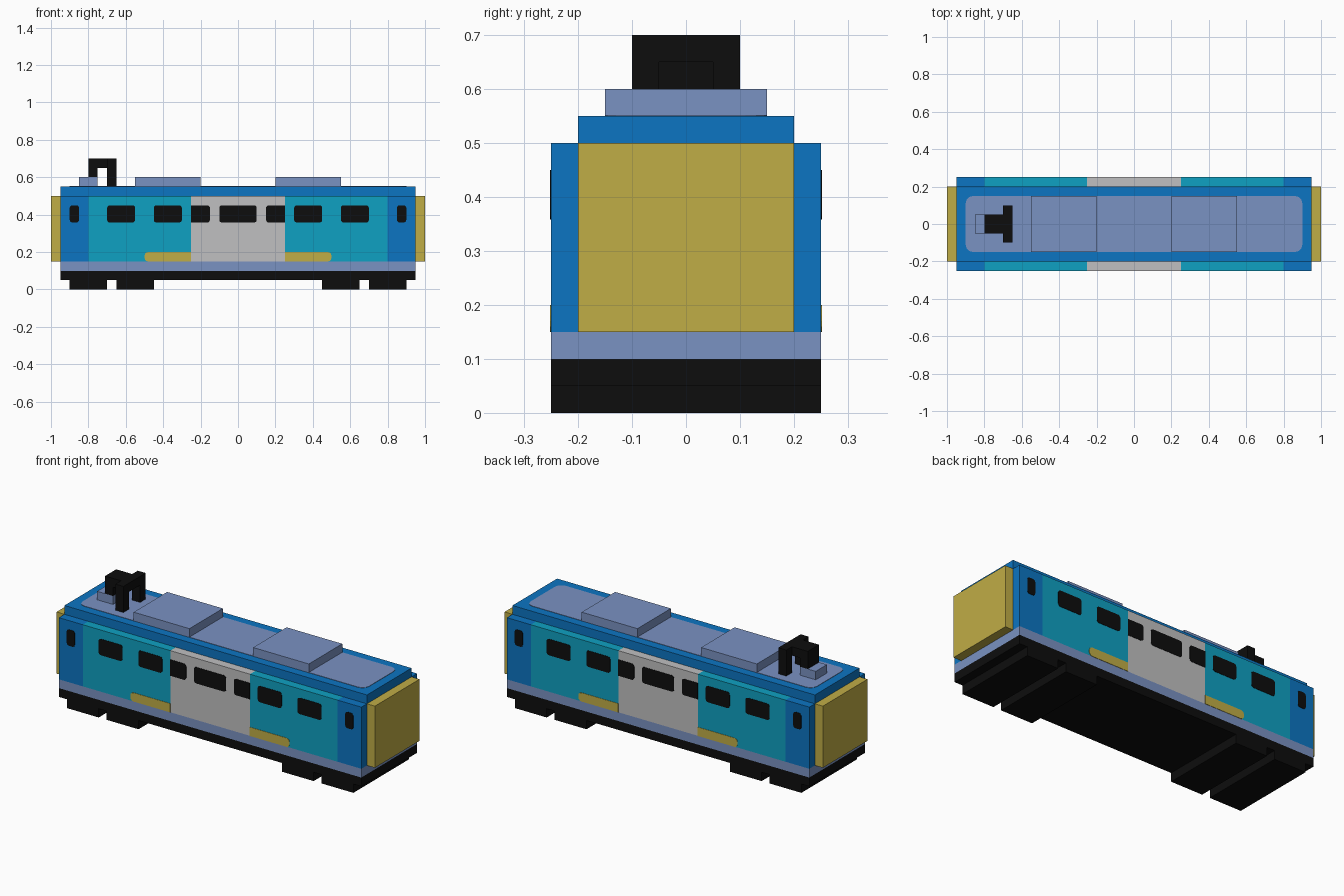
import bpy, bmesh, math
from mathutils import Vector

if "Cube" in bpy.data.objects:
    bpy.data.objects.remove(bpy.data.objects["Cube"])


def material(name, r, g, b):
    """Flat material from 0-255 display values, stored as linear."""
    def lin(c):
        c /= 255
        return c / 12.92 if c <= 0.04045 else ((c + 0.055) / 1.055) ** 2.4
    col = (lin(r), lin(g), lin(b), 1)
    m = bpy.data.materials.new(name)
    m.use_nodes = True
    m.diffuse_color = col
    m.node_tree.nodes["Principled BSDF"].inputs["Base Color"].default_value = col
    return m


BLUE = material("deep blue", 12, 117, 194)
TEAL = material("teal", 15, 161, 194)
SILVER = material("light grey", 192, 192, 193)
SLATE = material("blue grey", 122, 146, 194)
YELLOW = material("mustard yellow", 192, 173, 70)
BLACK = material("black", 13, 13, 13)


def finish(name, bm, *mats):
    bmesh.ops.recalc_face_normals(bm, faces=bm.faces)
    me = bpy.data.meshes.new(name)
    bm.to_mesh(me)
    bm.free()
    for m in mats:
        me.materials.append(m)
    ob = bpy.data.objects.new(name, me)
    bpy.context.collection.objects.link(ob)
    return ob


def box_mesh(x, y, z):
    bm = bmesh.new()
    bmesh.ops.create_cube(bm, size=1)
    for v in bm.verts:
        v.co = [(a + b) / 2 + c * (b - a) for c, (a, b) in zip(v.co, (x, y, z))]
    return bm


def box(name, x, y, z, mat):
    return finish(name, box_mesh(x, y, z), mat)


def plate(name, u, v, radii, place, normal, mat, depth=0.002):
    """Thin rounded plate; radii run from lower left, anticlockwise."""
    bm = bmesh.new()
    corners = [(u[0], v[0], 1, 1), (u[1], v[0], -1, 1),
               (u[1], v[1], -1, -1), (u[0], v[1], 1, -1)]
    verts = []
    for i, ((cu, cv, su, sv), r) in enumerate(zip(corners, radii)):
        steps = 3 if r else 0
        for k in range(steps + 1):
            a = math.pi * (1 + i / 2) + (math.pi / 2) * k / max(steps, 1)
            pu = cu + su * r + r * math.cos(a)
            pv = cv + sv * r + r * math.sin(a)
            verts.append(bm.verts.new(place(pu, pv)))
    face = bm.faces.new(verts)
    ext = bmesh.ops.extrude_face_region(bm, geom=[face], use_keep_orig=True)
    moved = [g for g in ext["geom"] if isinstance(g, bmesh.types.BMVert)]
    bmesh.ops.translate(bm, verts=moved, vec=Vector(normal) * depth)
    return finish(name, bm, mat)


# Body shell, cut into colour bands along its length and at the skirt
bm = box_mesh((-0.95, 0.95), (-0.25, 0.25), (0.10, 0.50))
cuts = [((x, 0, 0), (1, 0, 0)) for x in (-0.8, -0.25, 0.25, 0.8)]
cuts.append(((0, 0, 0.15), (0, 0, 1)))
for co, no in cuts:
    bmesh.ops.bisect_plane(bm, geom=bm.verts[:] + bm.edges[:] + bm.faces[:],
                           plane_co=co, plane_no=no)
for f in bm.faces:
    c = f.calc_center_median()
    if c.z < 0.15:
        f.material_index = 3
    else:
        f.material_index = 0 if abs(c.x) > 0.8 else 1 if abs(c.x) > 0.25 else 2
finish("body_shell", bm, BLUE, TEAL, SILVER, SLATE)

# Roof and underframe
box("roof", (-0.95, 0.95), (-0.2, 0.2), (0.50, 0.55), BLUE)
plate("roof_panel", (-0.9, 0.9), (-0.15, 0.15), [0.04] * 4,
      lambda u, v: (u, v, 0.55), (0, 0, 1), SLATE)
box("underframe", (-0.95, 0.95), (-0.25, 0.25), (0.05, 0.10), BLACK)

# Parts repeated at both ends
for side, s in (("left", 1), ("right", -1)):
    def span(a, b):
        return tuple(sorted((s * a, s * b)))
    box(f"{side}_end_gangway", span(0.95, 1.0), (-0.2, 0.2), (0.15, 0.50), YELLOW)
    box(f"{side}_roof_unit", span(0.2, 0.55), (-0.15, 0.15), (0.55, 0.60), SLATE)
    box(f"{side}_outer_wheel_block", span(0.7, 0.9), (-0.25, 0.25), (0, 0.05), BLACK)
    box(f"{side}_inner_wheel_block", span(0.45, 0.65), (-0.25, 0.25), (0, 0.05), BLACK)

# Windows and step stripes on both flanks
R = 0.014
for flank, d in (("front", -1), ("back", 1)):
    def on_side(u, v):
        return (u, d * 0.25, v)

    def decal(name, u, v, radii, mat):
        plate(f"{flank}_{name}", u, v, radii, on_side, (0, d, 0), mat)

    win_z = (0.358, 0.45)
    decal("middle_window", (-0.1, 0.1), win_z, [R] * 4, BLACK)
    for side, s in (("left", 1), ("right", -1)):
        for name, a, b in (("cab_window", 0.85, 0.9),
                           ("outer_window", 0.55, 0.7),
                           ("inner_window", 0.3, 0.45)):
            decal(f"{side}_{name}", sorted((s * a, s * b)), win_z, [R] * 4, BLACK)
        # Half windows are square where they meet the teal panels
        inner = [R, 0, 0, R] if s > 0 else [0, R, R, 0]
        decal(f"{side}_half_window", sorted((s * 0.15, s * 0.25)), win_z, inner, BLACK)
        # Stripes are rounded at their outer ends
        outer = [0, 0.02, 0.02, 0] if s > 0 else [0.02, 0, 0, 0.02]
        decal(f"{side}_step_stripe", sorted((s * 0.25, s * 0.5)), (0.15, 0.20), outer, YELLOW)

# Current collector: base, rear post, arm and a two-legged frame
box("collector_base", (-0.85, -0.75), (-0.05, 0.05), (0.55, 0.60), SLATE)
box("collector_post", (-0.8, -0.75), (-0.05, 0.05), (0.60, 0.65), BLACK)
box("collector_arm", (-0.8, -0.7), (-0.05, 0.05), (0.65, 0.70), BLACK)
box("collector_bar", (-0.7, -0.65), (-0.1, 0.1), (0.65, 0.70), BLACK)
for name, s in (("front", -1), ("back", 1)):
    box(f"collector_{name}_leg", (-0.7, -0.65), sorted((s * 0.05, s * 0.1)),
        (0.55, 0.65), BLACK)
